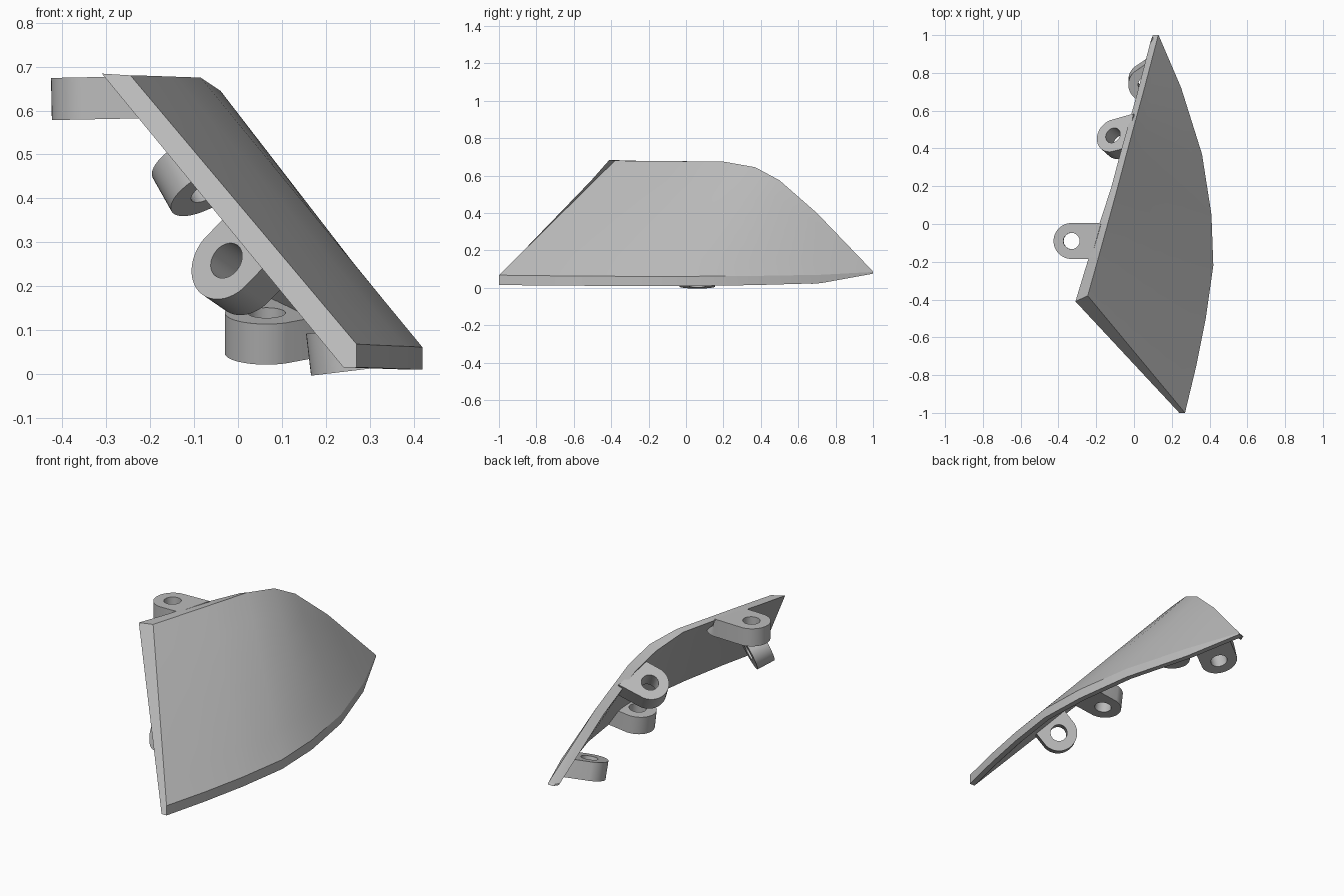
import bpy, bmesh, math
from mathutils import Vector
from mathutils.bvhtree import BVHTree

cube = bpy.data.objects.get("Cube")
if cube:
    bpy.data.objects.remove(cube, do_unlink=True)

grey = bpy.data.materials.new("plain_grey")
grey.use_nodes = True
colour = (0.5, 0.5, 0.5, 1)
grey.diffuse_color = colour
grey.node_tree.nodes["Principled BSDF"].inputs["Base Color"].default_value = colour


def finish(name, bm):
    bmesh.ops.recalc_face_normals(bm, faces=bm.faces)
    mesh = bpy.data.meshes.new(name)
    bm.to_mesh(mesh)
    obj = bpy.data.objects.new(name, mesh)
    bpy.context.collection.objects.link(obj)
    mesh.materials.append(grey)
    bpy.ops.object.select_all(action='DESELECT')
    obj.select_set(True)
    bpy.context.view_layer.objects.active = obj
    bpy.ops.object.shade_smooth_by_angle(angle=math.radians(30))
    return obj


def bridge(bm, loops):
    """Join loops of vertices; each loop is closed."""
    for a, b in zip(loops, loops[1:]):
        n = len(a)
        for i in range(n):
            j = (i + 1) % n
            bm.faces.new((a[i], a[j], b[j], b[i]))


# Stations along the panel: lower rim (x, y, rim bottom z, rim top z),
# upper edge (x, y, z) and the sideways and downward shift of the inner edge
stations = [
    ((.27, -1.0, .015, .068), (-.245, -.38, .68), (-.065, -.03, .004)),
    ((.33, -.75, .013, .065), (-.2, -.22, .679), (-.06, -.025, 0)),
    ((.38, -.5, .011, .063), (-.145, -.02, .677), (-.05, -.015, 0)),
    ((.42, -.22, .01, .061), (-.085, .2, .675), (-.035, -.005, -.01)),
    ((.41, .05, .01, .062), (-.04, .37, .645), (-.035, -.005, -.03)),
    ((.36, .37, .015, .064), (-.005, .5, .575), (-.035, -.01, -.03)),
    ((.25, .72, .025, .07), (.05, .7, .4), (-.035, -.015, -.03)),
    ((.13, 1.0, .076, .085), (.128, .998, .09), (-.04, -.03, -.018)),
]

# Curved panel, with straight rulings from rim to upper edge
STEPS = 6
bm = bmesh.new()
sections = []
for (x, y, low, high), top, shift in stations:
    rim, top = Vector((x, y, high)), Vector(top)
    base = Vector((x, y, low))
    inner_base = base + Vector((-.03, 0, 0))
    inner_top = top + Vector(shift)
    pts = [base]
    pts += [rim.lerp(top, i / STEPS) for i in range(STEPS + 1)]
    pts += [inner_top.lerp(inner_base, i / STEPS) for i in range(STEPS + 1)]
    sections.append([bm.verts.new(p) for p in pts])
bridge(bm, sections)
bm.faces.new(sections[0])
bm.faces.new(sections[-1])
bmesh.ops.recalc_face_normals(bm, faces=bm.faces)
tree = BVHTree.FromBMesh(bm)
finish("curved_panel", bm)
bm.free()


def lug(name, centre, axis, toward, radius=.095, hole=.043, depth=.096, sides=48):
    """Pierced round lug whose far half runs out to meet the panel."""
    centre, axis, toward = Vector(centre), Vector(axis).normalized(), Vector(toward)
    u = (toward - axis * toward.dot(axis)).normalized()
    v = axis.cross(u)
    hit, normal, _, dist = tree.ray_cast(centre, u)
    bm = bmesh.new()

    def ring(r, h, reach):
        verts = []
        for i in range(sides):
            a = 2 * math.pi * i / sides
            p = centre + u * r * math.cos(a) + v * r * math.sin(a) + axis * h
            if reach and hit and math.cos(a) > -.001:
                run = (hit + u * .012 - p).dot(normal) / u.dot(normal)
                p += u * min(max(run, 0), .15)
            verts.append(bm.verts.new(p))
        return verts

    h = depth / 2
    outer_top, outer_low = ring(radius, h, True), ring(radius, -h, True)
    hole_low, hole_top = ring(hole, -h, False), ring(hole, h, False)
    bridge(bm, [outer_top, outer_low, hole_low, hole_top, outer_top])
    finish(name, bm)
    bm.free()


# Mounting lugs on the inner side
lug("top_lug", (-.33, -.09, .628), (-.02, 0, 1), (1, 0, 0))
lug("front_lug", (0, -.61, .24), (-.55, -.75, .38), (.67, -.16, .72))
lug("upper_back_lug", (-.09, .45, .455), (-.45, .4, .8), (.65, .35, .6))
lug("lower_back_lug", (.065, .75, .093), (0, -.27, .96), (.8, .5, .3))
lug("bottom_lug", (.255, .06, .055), (-.12, 0, 1), (1, 0, 0))
